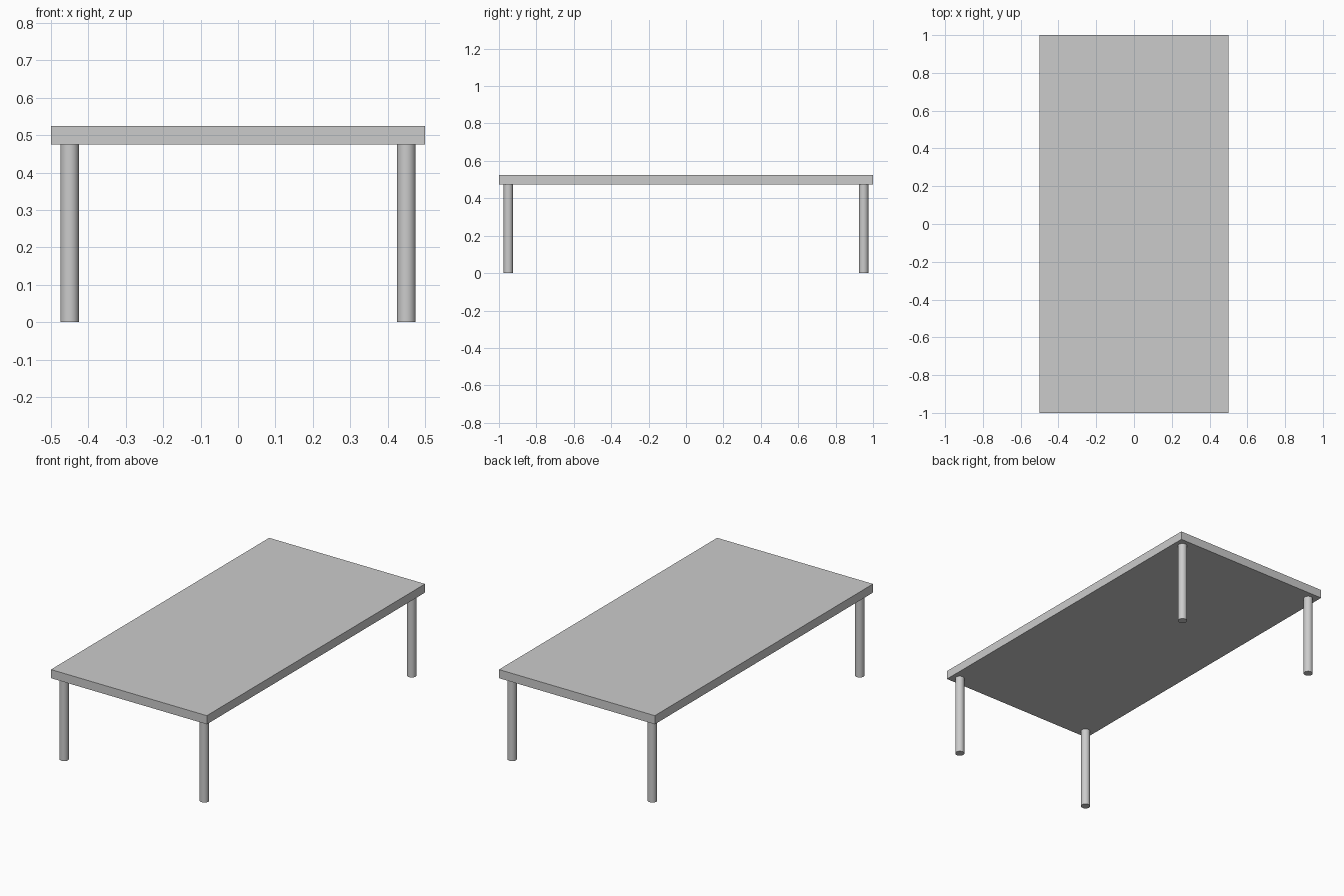
import bpy

if "Cube" in bpy.data.objects:
    bpy.data.objects.remove(bpy.data.objects["Cube"])

TOP_BOTTOM, TOP_THICK = 0.475, 0.05
LEG_X, LEG_Y, LEG_R = 0.45, 0.95, 0.025

# Flat rectangular table top
bpy.ops.mesh.primitive_cube_add(size=1, location=(0, 0, TOP_BOTTOM + TOP_THICK / 2))
top = bpy.context.object
top.name = "table_top"
top.scale = (1, 2, TOP_THICK)
bpy.ops.object.transform_apply(location=False, rotation=False, scale=True)


# Round leg standing on the floor and meeting the underside of the top
def add_leg(name, x, y):
    bpy.ops.mesh.primitive_cylinder_add(vertices=32, radius=LEG_R, depth=TOP_BOTTOM,
                                        location=(x, y, TOP_BOTTOM / 2))
    bpy.context.object.name = name
    bpy.ops.object.shade_smooth_by_angle()


# One leg near each corner
for side_y, y in (("front", -LEG_Y), ("back", LEG_Y)):
    for side_x, x in (("left", -LEG_X), ("right", LEG_X)):
        add_leg(f"{side_y}_{side_x}_leg", x, y)
